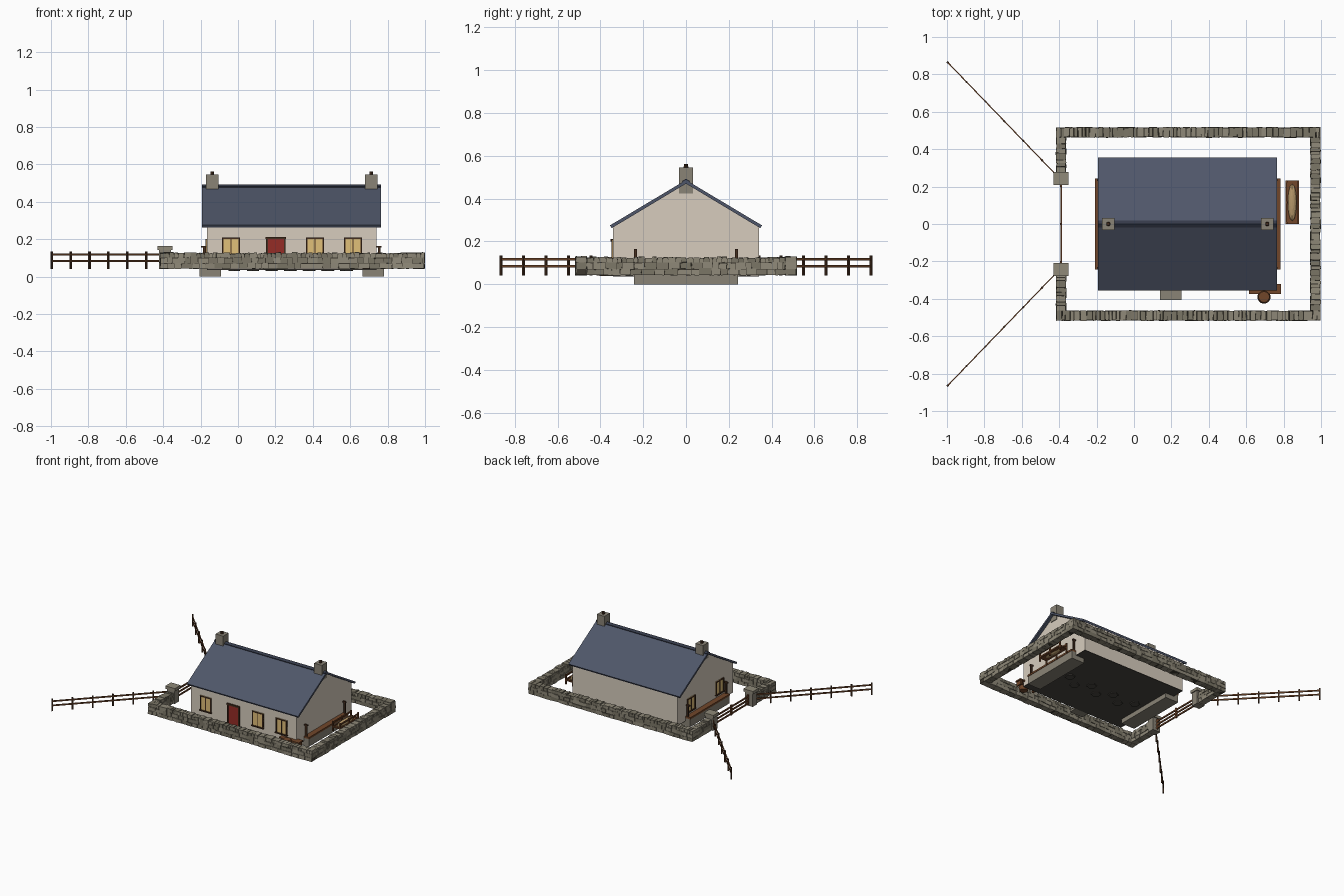
import bpy, bmesh, math, random
from mathutils import Vector, Matrix

if "Cube" in bpy.data.objects:
    bpy.data.objects.remove(bpy.data.objects["Cube"])

random.seed(4)
mats = {}


def mat(name, r, g, b):
    m = bpy.data.materials.new(name)
    lin = [(c / 255) ** 2.2 for c in (r, g, b)]
    m.diffuse_color = (*lin, 1)
    m.use_nodes = True
    m.node_tree.nodes["Principled BSDF"].inputs["Base Color"].default_value = m.diffuse_color
    mats[name] = m


mat("plaster", 214, 203, 188)
mat("slate", 80, 87, 105)
mat("ridge_slate", 55, 60, 74)
mat("stone", 136, 130, 117)
mat("stone_a", 122, 117, 102)
mat("stone_b", 142, 136, 120)
mat("mortar", 62, 58, 50)
mat("wood", 112, 72, 46)
mat("dark_wood", 72, 50, 36)
mat("door_red", 148, 48, 42)
mat("glow", 224, 190, 120)
mat("floor", 74, 71, 66)
mat("canvas", 180, 150, 105)


def finish(name, bm, material):
    bmesh.ops.recalc_face_normals(bm, faces=bm.faces)
    me = bpy.data.meshes.new(name)
    bm.to_mesh(me)
    bm.free()
    me.materials.append(mats[material])
    ob = bpy.data.objects.new(name, me)
    bpy.context.collection.objects.link(ob)
    return ob


def add_box(bm, x0, x1, y0, y1, z0, z1, xf=None, jitter=0):
    m = Matrix.Translation(((x0 + x1) / 2, (y0 + y1) / 2, (z0 + z1) / 2)) @ Matrix.Diagonal((x1 - x0, y1 - y0, z1 - z0, 1))
    vs = bmesh.ops.create_cube(bm, size=1, matrix=m)["verts"]
    for v in vs:
        if jitter:
            v.co += Vector([random.uniform(-jitter, jitter) for _ in range(3)])
        if xf:
            v.co = xf @ v.co


def boxes(name, material, items, xf=None):
    bm = bmesh.new()
    for b in items:
        add_box(bm, *b, xf=xf)
    return finish(name, bm, material)


def prism(name, material, profile, x0, x1):
    bm = bmesh.new()
    f = bm.faces.new([bm.verts.new((x0, y, z)) for y, z in profile])
    ext = bmesh.ops.extrude_face_region(bm, geom=[f])["geom"]
    bmesh.ops.translate(bm, vec=(x1 - x0, 0, 0), verts=[v for v in ext if isinstance(v, bmesh.types.BMVert)])
    return finish(name, bm, material)


def run(p0, p1):
    # local x axis runs along the line from p0 to p1
    d = Vector(p1) - Vector(p0)
    return Matrix.Translation((*p0, 0)) @ Matrix.Rotation(math.atan2(d.y, d.x), 4, "Z"), d.length


# house body, roof and ridge
prism("house_walls", "plaster", [(-.34, .04), (.34, .04), (.34, .268), (0, .472), (-.34, .268)], -.165, .74)
for side, label in ((-1, "front"), (1, "back")):
    prism("roof_" + label, "slate", [(0, .487), (.355 * side, .275), (.347 * side, .262), (0, .470)], -.193, .765)
    prism("ridge_tiles_" + label, "ridge_slate", [(0, .493), (.018 * side, .482), (.016 * side, .474), (0, .485)], -.193, .765)
boxes("floor", "floor", [(-.165, .74, -.34, .34, .036, .041)])

# floor flagstones
bm = bmesh.new()
for i in range(7):
    bmesh.ops.create_cone(bm, cap_ends=True, segments=6, radius1=.035, radius2=.04, depth=.012,
                          matrix=Matrix.Translation((-.02 + i * .1, -.05 + .035 * (-1) ** i, .036)) @ Matrix.Rotation(i, 4, "Z"))
finish("flagstones", bm, "floor")

# chimneys
for x, label in ((-.1375, "left"), (.7125, "right")):
    boxes("chimney_" + label, "stone", [(x - .0325, x + .0325, -.033, .033, .425, .545)])
    bm = bmesh.new()
    bmesh.ops.create_cone(bm, cap_ends=True, segments=10, radius1=.012, radius2=.009, depth=.024,
                          matrix=Matrix.Translation((x, 0, .55)))
    finish("chimney_pot_" + label, bm, "dark_wood")


# windows: local x across, local -y outward
def window(name, xf, w=.096, z0=.1, z1=.21):
    h, t = w / 2, .008
    boxes(name + "_glass", "glow", [(-h, h, -.004, .004, z0, z1)], xf)
    boxes(name + "_frame", "dark_wood", [(-h, -h + t, -.009, .004, z0, z1), (h - t, h, -.009, .004, z0, z1),
                                         (-h, h, -.009, .004, z1 - t, z1), (-h - .004, h + .004, -.013, .004, z0 - t, z0),
                                         (-.003, .003, -.007, .004, z0, z1)], xf)


for i, x in enumerate((-.037, .412, .615)):
    window(f"front_window_{i}", Matrix.Translation((x, -.34, 0)))
for i, y in enumerate((-.175, .175)):
    window(f"gable_window_{i}", Matrix.Translation((-.165, y, 0)) @ Matrix.Rotation(-math.pi / 2, 4, "Z"), z1=.2)

# door with frame and step
boxes("door", "door_red", [(.16, .245, -.346, -.336, .045, .203)])
boxes("door_frame", "dark_wood", [(.15, .16, -.349, -.336, .045, .205), (.245, .255, -.349, -.336, .045, .205),
                                  (.148, .257, -.352, -.336, .2, .212)])
boxes("door_step", "stone", [(.14, .255, -.405, -.34, .038, .054)])

# stone bench bases with wooden seats and end posts at both gables
for x0, x1, o, label in ((-.205, -.09, -.203, "left"), (.665, .78, .776, "right")):
    boxes("gable_base_" + label, "stone", [(x0, x1, -.243, .243, 0, .06)])
    boxes("gable_seat_" + label, "wood", [(x0 - .003, x1 + .003, -.243, .243, .06, .074)])
    s = 1 if o > 0 else -1
    px = .755 if s > 0 else -.18
    boxes("gable_seat_posts_" + label, "dark_wood",
          [b for y in (-.236, .236) for b in ((px - .007, px + .007, y - .006, y + .006, .07, .165),
                                              (px - .018, px + .012, y - .006, y + .006, .155, .165))])

# barrel and low bench by the front corner
bm = bmesh.new()
rings = [(.029, .042), (.036, .068), (.029, .094)]
for (r0, a), (r1, b) in zip(rings, rings[1:]):
    bmesh.ops.create_cone(bm, cap_ends=True, segments=14, radius1=r0, radius2=r1, depth=b - a,
                          matrix=Matrix.Translation((.695, -.39, (a + b) / 2)))
finish("barrel", bm, "wood")
boxes("corner_bench", "wood", [(.615, .785, -.375, -.32, .072, .082)] +
      [(x, x + .012, -.372, -.325, .04, .072) for x in (.622, .766)])

# boat resting on a rack beside the right gable
boxes("boat_rack", "wood", [(x, x + .01, y, y + .01, .04, .115) for x in (.81, .872) for y in (0, .11, .222)] +
      [(x, x + .008, 0, .232, z, z + .01) for x in (.81, .874) for z in (.068, .1)] +
      [(.81, .882, y, y + .01, .068, .078) for y in (0, .222)] + [(.815, .878, .005, .228, .066, .07)])
bm = bmesh.new()
bmesh.ops.create_uvsphere(bm, u_segments=12, v_segments=8, radius=1,
                          matrix=Matrix.Translation((.846, .115, .078)) @ Matrix.Diagonal((.024, .1, .02, 1)))
finish("boat", bm, "canvas")


# drystone wall: mortar core, three courses and upright copes
def stone_wall(name, p0, p1):
    xf, length = run(p0, p1)
    boxes(name + "_core", "mortar", [(.003, length - .003, -.021, .021, .044, .118)], xf)
    bms = [bmesh.new(), bmesh.new()]
    for z0, z1, lo, hi in ((.042, .071, .03, .065), (.071, .101, .025, .06), (.101, .127, .016, .036)):
        x = 0
        while x < length - .004:
            w = min(random.uniform(lo, hi), length - x)
            top = z1 + random.uniform(-.004, .003)
            add_box(random.choice(bms), x + .0012, x + w - .0012, -.026 - random.uniform(-.002, .002),
                    .026 + random.uniform(-.002, .002), z0 + .001, top, xf=xf, jitter=.0016)
            x += w
    for b, label in zip(bms, "ab"):
        finish(f"{name}_stones_{label}", b, "stone_" + label)


stone_wall("front_wall", (-.417, -.49), (.998, -.49))
stone_wall("back_wall", (-.417, .49), (.998, .49))
stone_wall("right_wall", (.97, -.465), (.97, .465))
for s, label in ((-1, "front"), (1, "back")):
    stone_wall("left_wall_" + label, (-.39, .465 * s), (-.39, .275 * s))
    y = .244 * s
    boxes("gate_pillar_" + label, "stone", [(-.423, -.357, y - .028, y + .028, .04, .143)])
    boxes("gate_pillar_cap_" + label, "stone_b", [(-.431, -.349, y - .035, y + .035, .143, .165)])

    # splayed rail fence
    xf, length = run((-.39, .235 * s), (-.996, .864 * s))
    boxes("fence_posts_" + label, "dark_wood",
          [(length * i / 6 - .005, length * i / 6 + .005, -.005, .005, .042, .135) for i in range(1, 7)], xf)
    boxes("fence_rails_" + label, "wood", [(0, length, -.003, .003, z, z + .011) for z in (.079, .112)], xf)

# gate
boxes("gate", "wood", [(-.394, -.386, -.215, .215, z, z + .011) for z in (.056, .083, .11)] +
      [(-.396, -.384, y - .006, y + .006, .05, .13) for y in (-.205, 0, .205)])
